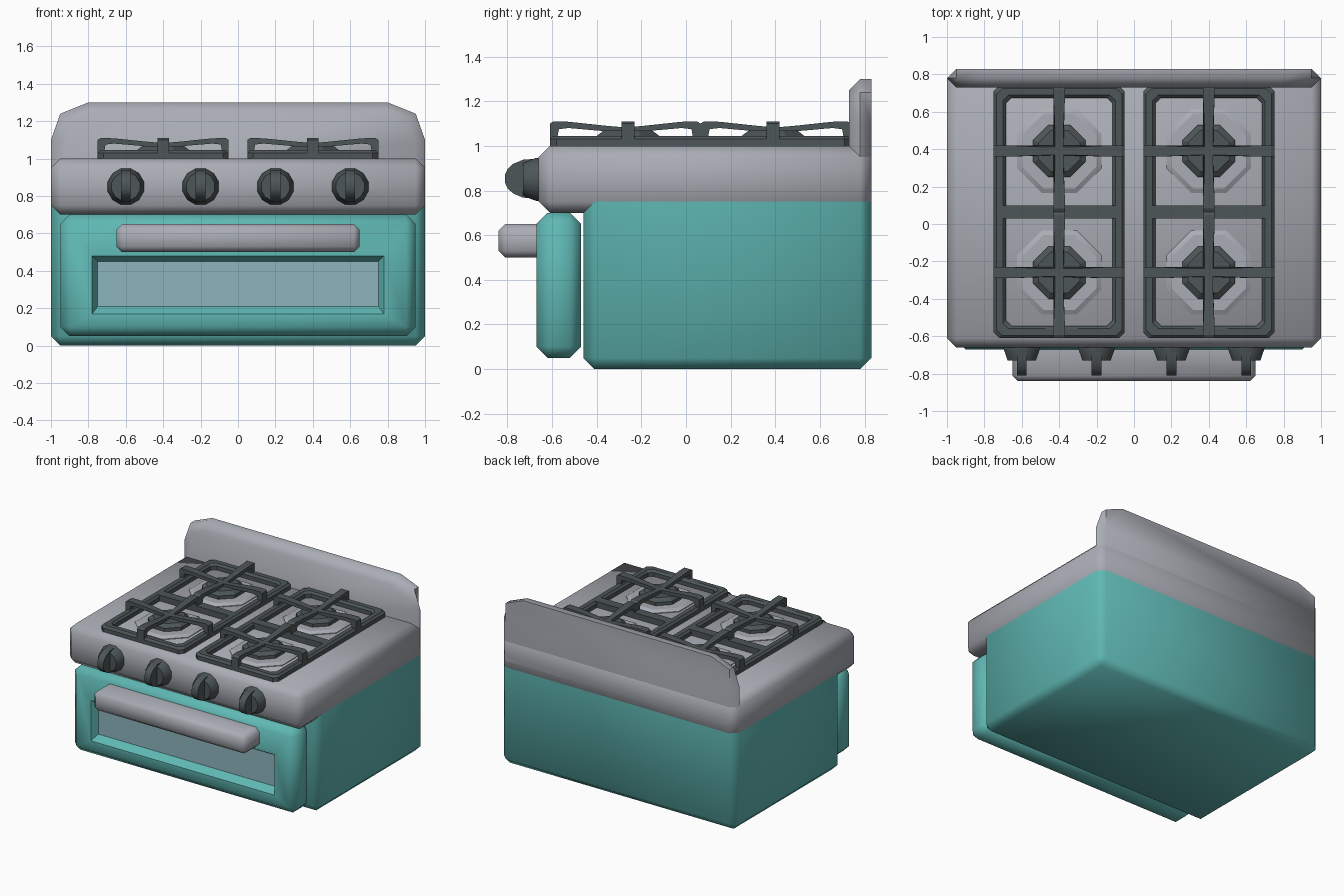
import bpy, bmesh, math
from mathutils import Vector

if "Cube" in bpy.data.objects:
    bpy.data.objects.remove(bpy.data.objects["Cube"])


def mat(name, col):
    m = bpy.data.materials.new(name)
    m.diffuse_color = (*col, 1)
    m.use_nodes = True
    m.node_tree.nodes["Principled BSDF"].inputs["Base Color"].default_value = m.diffuse_color
    return m


TEAL = mat("teal_enamel", (0.115, 0.48, 0.455))
GREY = mat("grey_metal", (0.40, 0.415, 0.46))
DARK = mat("dark_iron", (0.075, 0.092, 0.097))
GLASS = mat("window_glass", (0.27, 0.46, 0.52))


def finish(bm, name, *mats, angle=50):
    bmesh.ops.recalc_face_normals(bm, faces=bm.faces)
    me = bpy.data.meshes.new(name)
    bm.to_mesh(me)
    bm.free()
    for m in mats:
        me.materials.append(m)
    me.shade_smooth()
    me.set_sharp_from_angle(angle=math.radians(angle))
    ob = bpy.data.objects.new(name, me)
    bpy.context.collection.objects.link(ob)
    return ob


def bevel(bm, width, keep=lambda a, b: True):
    edges = [e for e in bm.edges if keep(e.verts[0].co, e.verts[1].co)]
    bmesh.ops.bevel(bm, geom=edges, offset=width, segments=1, affect='EDGES', profile=0.5)


def box(lo, hi):
    bm = bmesh.new()
    bmesh.ops.create_cube(bm, size=1)
    for v in bm.verts:
        v.co = [(lo[i] + hi[i]) / 2 + v.co[i] * (hi[i] - lo[i]) for i in range(3)]
    return bm


def loft(loops, caps=True, closed=False):
    """Skin a list of equal-length point loops."""
    bm = bmesh.new()
    rings = [[bm.verts.new(p) for p in lp] for lp in loops]
    pairs = list(zip(rings, rings[1:])) + ([(rings[-1], rings[0])] if closed else [])
    for a, b in pairs:
        n = len(a)
        for i in range(n):
            bm.faces.new((a[i], a[(i + 1) % n], b[(i + 1) % n], b[i]))
    if caps:
        bm.faces.new(rings[0])
        bm.faces.new(rings[-1])
    return bm


def circle(r, n, place):
    """Polygon with flat sides facing the axes; r is the distance to the corners."""
    return [place(r * math.cos((i + .5) * math.tau / n), r * math.sin((i + .5) * math.tau / n))
            for i in range(n)]


# Oven body: chamfered everywhere but the top, which sits inside the hob
bm = box((-1, -.46, 0), (1, .83, .75))
bevel(bm, .05, lambda a, b: not (a.z > .7 and b.z > .7))
finish(bm, "oven_body", TEAL)

# Hob housing
bm = box((-1, -.66, .70), (1, .83, 1.0))
bevel(bm, .05)
finish(bm, "hob_housing", GREY)

# Backsplash: cut-corner outline with a chamfered front rim
half = [(1, .80), (1, 1.10), (.95, 1.24), (.80, 1.30)]
inner = [(.95, .80), (.95, 1.09), (.91, 1.20), (.79, 1.25)]
back = [(min(x, .95), z) for x, z in half]
loops = [[(x, y, z) for x, z in pts] + [(-x, y, z) for x, z in reversed(pts)]
         for pts, y in ((back, .83), (half, .78), (inner, .73))]
finish(loft(loops), "backsplash", GREY)

# Oven door with a sunken window
bm = box((-.95, -.67, .05), (.95, -.47, .70))
bevel(bm, .05)
front = min(bm.faces, key=lambda f: f.calc_center_median().y)
for hx, z0, z1, y in ((.78, .17, .48, -.67), (.75, .21, .45, -.62)):
    bmesh.ops.inset_individual(bm, faces=[front], thickness=.02)
    zc = front.calc_center_median().z
    for v in front.verts:
        v.co = Vector((math.copysign(hx, v.co.x), y, z1 if v.co.z > zc else z0))
front.material_index = 1
finish(bm, "oven_door", TEAL, GLASS)

# Door handle: wide bar with a short foot at each end
c_shape = [(-.65, -.63), (-.65, -.84), (.65, -.84), (.65, -.63),
           (.56, -.63), (.56, -.70), (-.56, -.70), (-.56, -.63)]
bm = loft([[(x, y, z) for x, y in c_shape] for z in (.50, .65)])
bevel(bm, .03, lambda a, b: not (a.y > -.66 and b.y > -.66))
finish(bm, "door_handle", GREY)

# Control knobs: faceted base and a narrow rounded grip
grip = [(-.66, .09), (-.73, .085), (-.775, .066), (-.80, .042), (-.81, .02)]
for i, x in enumerate((-.6, -.2, .2, .6)):
    rings = [circle(r, 12, lambda a, b: (x + a, y, .85 + b))
             for r, y in ((.10, -.65), (.10, -.67), (.078, -.73))]
    finish(loft(rings), f"knob_base_{i + 1}", DARK, angle=35)
    side = [(y, .853 + h) for y, h in grip] + [(y, .853 - h) for y, h in reversed(grip)]
    bm = loft([[(x + s, y, z) for y, z in side] for s in (-.026, .026)])
    finish(bm, f"knob_grip_{i + 1}", DARK, angle=35)

# Burners: low octagonal plate and dark cap
S = 1 / math.cos(math.pi / 8)
for cx in (-.4, .4):
    for cy in (-.26, .39):
        tag = ("left" if cx < 0 else "right") + ("_front" if cy < 0 else "_rear")
        for name, m, steps in (
                ("plate", GREY, ((.225, .99), (.225, 1.005), (.20, 1.02))),
                ("cap", DARK, ((.14, 1.01), (.14, 1.045), (.11, 1.068)))):
            rings = [circle(a * S, 8, lambda p, q: (cx + p, cy + q, z)) for a, z in steps]
            finish(loft(rings), f"burner_{name}_{tag}", m, angle=25)


def cut_rect(cx, cy, hx, hy, c, z):
    """Rectangle with cut corners."""
    pts = [(hx, hy - c), (hx - c, hy), (c - hx, hy), (-hx, hy - c),
           (-hx, c - hy), (c - hx, -hy), (hx - c, -hy), (hx, c - hy)]
    return [(cx + x, cy + y, z) for x, y in pts]


# Pan supports: frame, cross bar and sagging support arms
arm_half = [(1, 1.02), (1, 1.10), (.95, 1.11), (.75, 1.108), (.25, 1.09), (.08, 1.085)]
arm_under = [(.08, 1.06), (.25, 1.065), (.75, 1.08), (.88, 1.075), (.91, 1.02)]


def arm(name, cx, cy, length, along_x):
    right = arm_half[::-1] + arm_under[::-1]
    top = [(-t, z) for t, z in arm_half] + [(t, z) for t, z in arm_half[::-1]]
    under = [(t, z) for t, z in arm_under[::-1]] + [(-t, z) for t, z in arm_under]
    loops = []
    for s in (-1, 1):
        loop = []
        for t, z in top + under:
            w = s * (.03 if abs(t) > .3 else .022)
            loop.append((cx + t * length, cy + w, z) if along_x else (cx + w, cy + t * length, z))
        loops.append(loop)
    finish(loft(loops), name, DARK, angle=30)


for cx, side in ((-.4, "left"), (.4, "right")):
    section = [(0, 1.0), (0, 1.03), (.015, 1.045), (.05, 1.045), (.065, 1.03), (.065, 1.0)]
    rings = [cut_rect(cx, .065, .35 - d, .675 - d, .03, z) for d, z in section]
    finish(loft(rings, caps=False, closed=True), f"grate_frame_{side}", DARK, angle=30)
    bm = box((cx - .30, .03, 1.0), (cx + .30, .10, 1.045))
    finish(bm, f"grate_cross_bar_{side}", DARK, angle=30)
    for cy, my, end in ((-.26, -.2725, "front"), (.39, .4025, "rear")):
        arm(f"grate_arm_across_{side}_{end}", cx, cy, .35, True)
        arm(f"grate_arm_along_{side}_{end}", cx, my, .3375, False)
